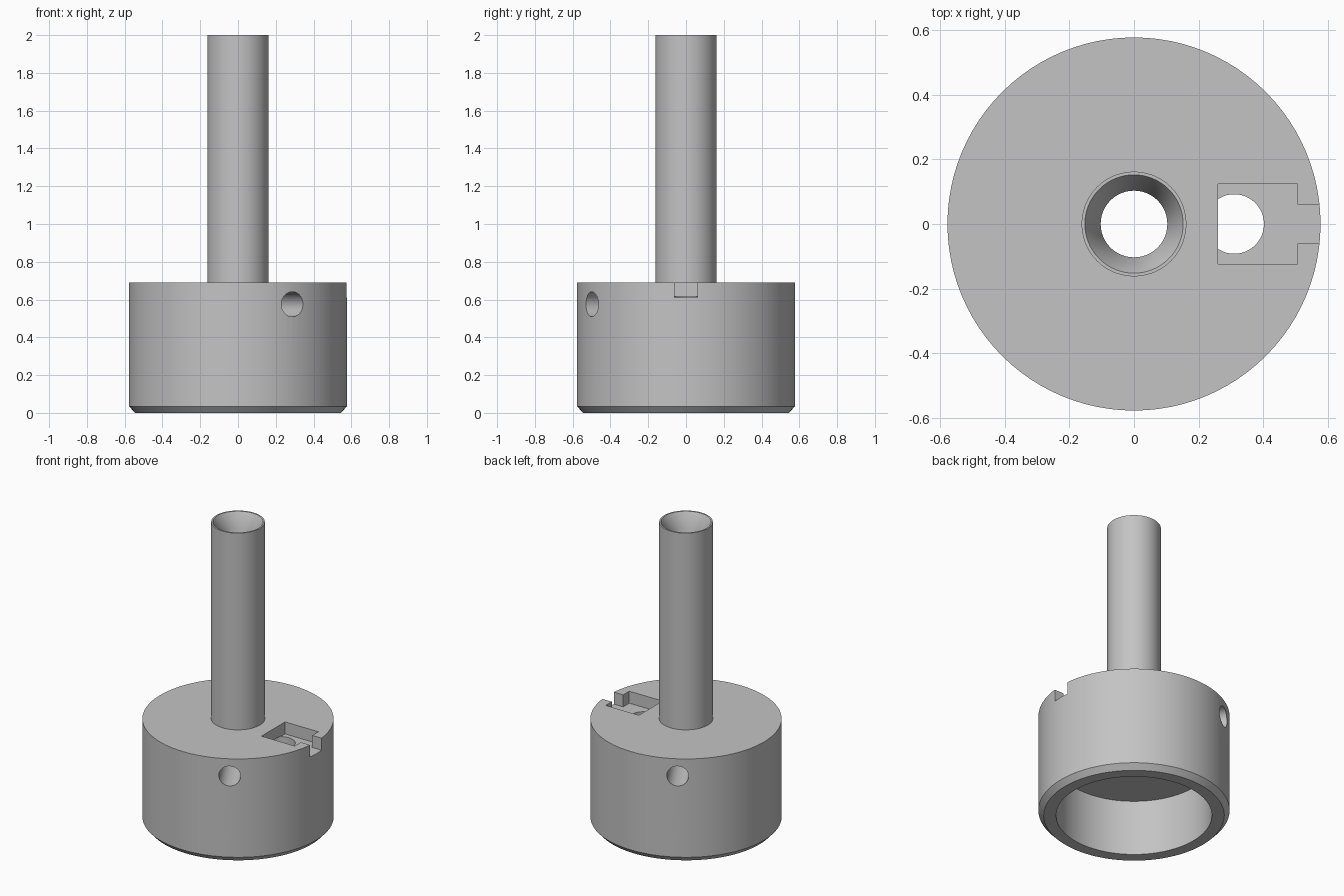
import bpy, bmesh, math
from mathutils import Matrix, Vector

default = bpy.data.objects.get("Cube")
if default:
    bpy.data.objects.remove(default)

grey = bpy.data.materials.new("plain_grey")
grey.use_nodes = True
colour = (0.55, 0.55, 0.55, 1)
grey.diffuse_color = colour
grey.node_tree.nodes["Principled BSDF"].inputs["Base Color"].default_value = colour


def new_object(name, bm):
    bmesh.ops.recalc_face_normals(bm, faces=bm.faces)
    mesh = bpy.data.meshes.new(name)
    bm.to_mesh(mesh)
    bm.free()
    mesh.materials.append(grey)
    obj = bpy.data.objects.new(name, mesh)
    bpy.context.collection.objects.link(obj)
    return obj


def turned(name, profile, sides=96):
    """Spin a closed (radius, height) outline round the z axis."""
    bm = bmesh.new()
    verts = [bm.verts.new((r, 0, z)) for r, z in profile]
    edges = [bm.edges.new((a, b)) for a, b in zip(verts, verts[1:] + verts[:1])]
    bmesh.ops.spin(bm, geom=verts + edges, cent=(0, 0, 0), axis=(0, 0, 1),
                   angle=math.tau, steps=sides, use_merge=True)
    bmesh.ops.remove_doubles(bm, verts=bm.verts, dist=1e-5)
    return new_object(name, bm)


def box_cutter(name, low, high):
    low, high = Vector(low), Vector(high)
    bm = bmesh.new()
    bmesh.ops.create_cube(bm, size=1, matrix=Matrix.Translation((low + high) / 2)
                          @ Matrix.Diagonal((*(high - low), 1)))
    return new_object(name, bm)


def round_cutter(name, radius, length, matrix):
    bm = bmesh.new()
    bmesh.ops.create_cone(bm, cap_ends=True, segments=48, radius1=radius,
                          radius2=radius, depth=length, matrix=matrix)
    return new_object(name, bm)


# Hollow cup with chamfered foot, rising into a bored stem with a flared mouth
R, TOP, CEILING, BORE, STEM = 0.577, 0.69, 0.37, 0.103, 0.162
holder = turned("cup_and_stem", [
    (0.47, 0), (0.545, 0), (R, 0.035), (R, TOP), (STEM, TOP), (STEM, 2),
    (0.152, 2), (BORE, 1.91), (BORE, CEILING), (0.47, CEILING)])

# Top pocket, its side notch, the drop hole below and the cross hole
FLOOR = 0.61
cutters = [
    box_cutter("pocket_cutter", (0.26, -0.124, FLOOR), (0.505, 0.124, 0.8)),
    box_cutter("notch_cutter", (0.48, -0.06, FLOOR), (0.7, 0.06, 0.8)),
    round_cutter("drop_hole_cutter", 0.092, 0.33,
                 Matrix.Translation((0.31, 0, FLOOR - 0.16))),
    round_cutter("cross_hole_cutter", 0.066, 1.4,
                 Matrix.Translation((0, 0, 0.575))
                 @ Matrix.Rotation(math.radians(120), 4, "Z")
                 @ Matrix.Rotation(math.pi / 2, 4, "Y")),
]
bpy.context.view_layer.objects.active = holder
for cutter in cutters:
    cutter.hide_render = True
    cut = holder.modifiers.new(cutter.name, "BOOLEAN")
    cut.operation = "DIFFERENCE"
    cut.solver = "EXACT"
    cut.object = cutter
    bpy.ops.object.modifier_apply(modifier=cut.name)
    bpy.data.objects.remove(cutter)

# Smooth round walls, crisp machined edges
bpy.ops.object.select_all(action="DESELECT")
holder.select_set(True)
bpy.ops.object.shade_smooth_by_angle(angle=math.radians(30))
